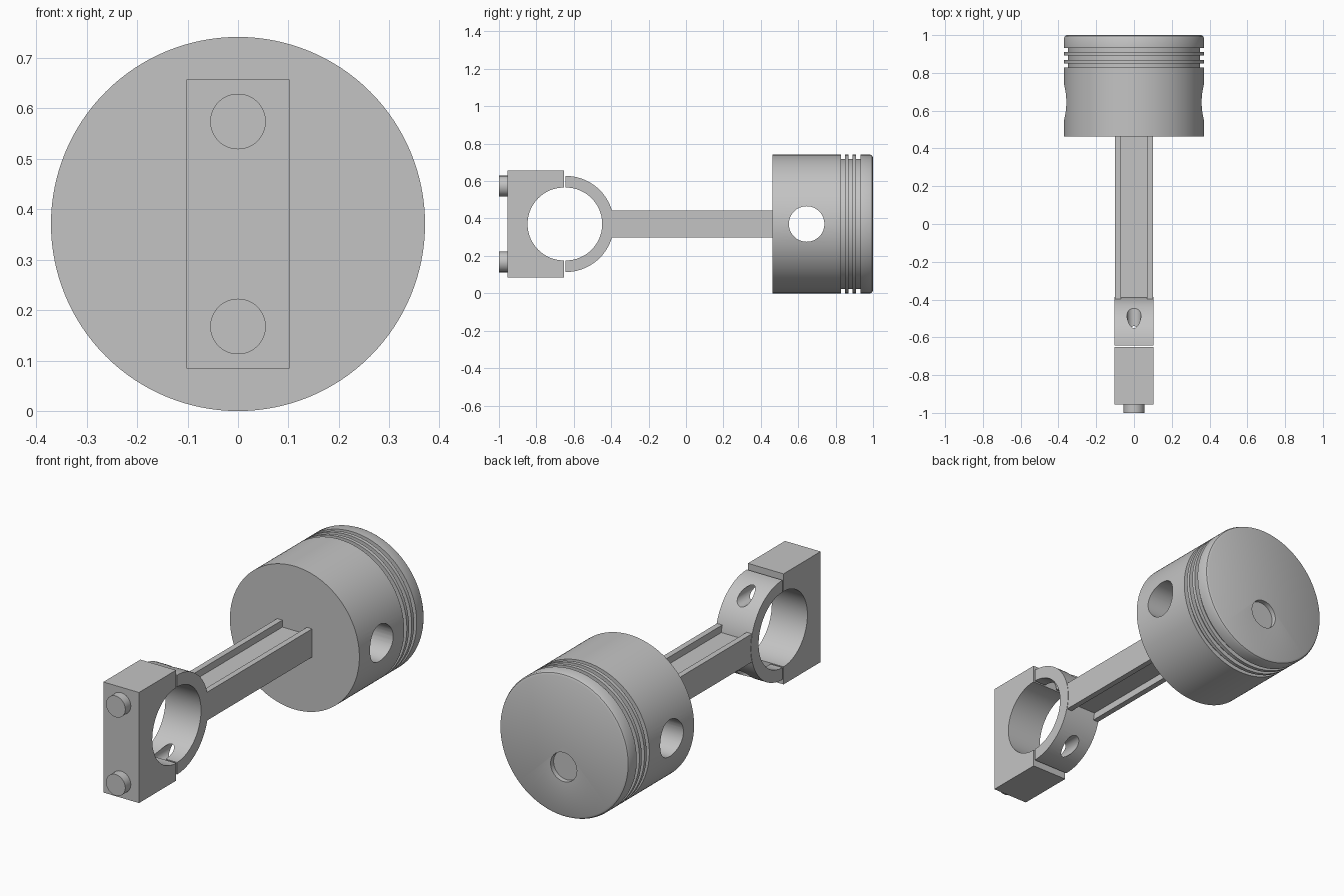
import bpy, bmesh, math
from mathutils import Matrix, Vector

cube = bpy.data.objects.get("Cube")
if cube:
    bpy.data.objects.remove(cube)

Z = 0.3705          # height of the main axis
BIG_Y = -0.65       # centre of the crank bore
BORE, RING = 0.195, 0.257
HALF = 0.102        # half thickness of the big end
BOLT = 0.203        # bolt offset from the axis

steel = bpy.data.materials.new("steel grey")
steel.use_nodes = True
colour = (0.55, 0.55, 0.55, 1)
steel.diffuse_color = colour
steel.node_tree.nodes["Principled BSDF"].inputs["Base Color"].default_value = colour


def make(name, bm):
    bmesh.ops.recalc_face_normals(bm, faces=bm.faces[:])
    mesh = bpy.data.meshes.new(name)
    bm.to_mesh(mesh)
    bm.free()
    mesh.materials.append(steel)
    obj = bpy.data.objects.new(name, mesh)
    bpy.context.collection.objects.link(obj)
    return obj


def activate(obj):
    bpy.ops.object.select_all(action='DESELECT')
    obj.select_set(True)
    bpy.context.view_layer.objects.active = obj


def smooth(obj):
    activate(obj)
    bpy.ops.object.shade_smooth_by_angle(angle=math.radians(30))


def cylinder(name, radius, centre, length, axis, segments=64):
    bm = bmesh.new()
    turn = Matrix.Rotation(math.pi / 2, 4, 'Y' if axis == 'X' else 'X')
    bmesh.ops.create_cone(bm, cap_ends=True, segments=segments, radius1=radius,
                          radius2=radius, depth=length,
                          matrix=Matrix.Translation(centre) @ turn)
    return make(name, bm)


def extrude(name, points, direction):
    bm = bmesh.new()
    face = bm.faces.new([bm.verts.new(p) for p in points])
    new = bmesh.ops.extrude_face_region(bm, geom=[face])["geom"]
    bmesh.ops.translate(bm, vec=Vector(direction),
                        verts=[v for v in new if isinstance(v, bmesh.types.BMVert)])
    return make(name, bm)


def cut(obj, cutter):
    cutter.hide_render = True
    mod = obj.modifiers.new("cut", 'BOOLEAN')
    mod.operation = 'DIFFERENCE'
    mod.solver = 'EXACT'
    mod.object = cutter
    activate(obj)
    bpy.ops.object.modifier_apply(modifier=mod.name)
    bpy.data.objects.remove(cutter)


def arc(radius, y0, side, steps=40):
    """Half circle from top to bottom, as points in the x = -HALF plane."""
    pts = []
    for i in range(steps + 1):
        a = math.pi * i / steps
        pts.append((-HALF, y0 + side * radius * math.sin(a), Z + radius * math.cos(a)))
    return pts


# Piston: turned profile of (radius, y) with three ring grooves
R = 0.3705
profile = [(0, 0.463), (R, 0.463)]
for a, b in ((0.829, 0.851), (0.869, 0.891), (0.910, 0.932)):
    profile += [(R, a), (R - 0.022, a), (R - 0.022, b), (R, b)]
profile += [(R, 0.985), (R - 0.005, 0.995), (R - 0.015, 1.0), (0, 1.0)]
bm = bmesh.new()
verts = [bm.verts.new((r, y, Z)) for r, y in profile]
edges = [bm.edges.new(pair) for pair in zip(verts, verts[1:])]
bmesh.ops.spin(bm, geom=verts + edges, cent=(0, 0, Z), axis=(0, 1, 0),
               angle=2 * math.pi, steps=128, use_duplicate=False)
bmesh.ops.remove_doubles(bm, verts=bm.verts[:], dist=1e-5)
piston = make("piston", bm)

# Wrist pin bore and shallow crown recess
cut(piston, cylinder("pin_cutter", 0.095, (0, 0.645, Z), 1, 'X'))
cut(piston, cylinder("recess_cutter", 0.075, (0, 1.0, Z - 0.11), 0.05, 'Y'))
smooth(piston)

# Connecting rod beam with a channel above and below
w, web, h, floor = 0.1, 0.07, 0.073, 0.037
upper = [(w, h), (web, h), (web, floor), (-web, floor), (-web, h), (-w, h)]
section = upper + [(-x, -z) for x, z in upper]
extrude("rod_beam", [(x, -0.415, Z + z) for x, z in section], (0, 0.89, 0))

# Rod half of the big end, with bolt holes that break into the bore
split = BIG_Y + 0.007
rod_end = extrude("rod_big_end", arc(RING, split, 1) + arc(BORE, split, 1)[::-1],
                  (2 * HALF, 0, 0))
for s in (1, -1):
    cut(rod_end, cylinder("bolt_hole_cutter", 0.037, (0, -0.53, Z + s * BOLT), 0.4, 'Y', 48))
smooth(rod_end)

# Bearing cap block with its half bore
edge_y, front_y, tall = BIG_Y - 0.002, -0.955, 0.286
outline = arc(BORE, edge_y, -1) + [(-HALF, edge_y, Z - tall), (-HALF, front_y, Z - tall),
                                   (-HALF, front_y, Z + tall), (-HALF, edge_y, Z + tall)]
smooth(extrude("bearing_cap", outline, (2 * HALF, 0, 0)))

# Bolt heads
for name, s in (("upper_bolt_head", 1), ("lower_bolt_head", -1)):
    smooth(cylinder(name, 0.055, (0, -0.975, Z + s * BOLT), 0.05, 'Y'))
